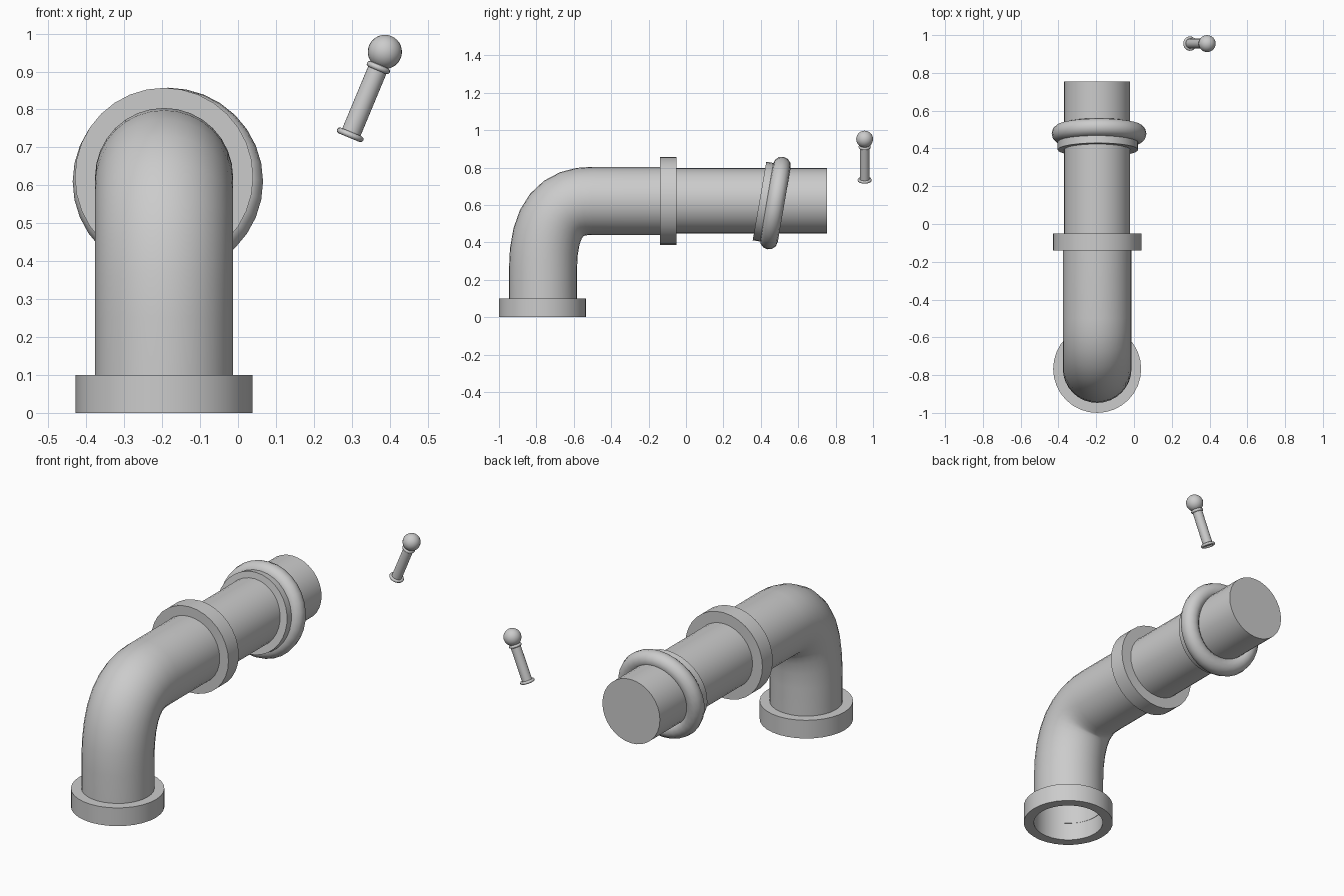
import bpy, bmesh
from math import sin, cos, pi, radians
from mathutils import Vector

if "Cube" in bpy.data.objects:
    bpy.data.objects.remove(bpy.data.objects["Cube"])

X = -0.195      # pipe centre line
AXIS_Z = 0.622  # height of horizontal pipe


def skin(name, rings, sides=32, closed=False, angle=35):
    """Skin circles given as (centre, direction, radius)."""
    bm = bmesh.new()
    loops = []
    for c, d, r in rings:
        q = Vector((0, 0, 1)).rotation_difference(Vector(d).normalized())
        loops.append([bm.verts.new(Vector(c) + q @ Vector((r * cos(2 * pi * i / sides),
                      r * sin(2 * pi * i / sides), 0))) for i in range(sides)])
    pairs = list(zip(loops, loops[1:]))
    if closed:
        pairs.append((loops[-1], loops[0]))
    for a, b in pairs:
        for i in range(sides):
            j = (i + 1) % sides
            bm.faces.new((a[i], a[j], b[j], b[i]))
    bmesh.ops.remove_doubles(bm, verts=bm.verts, dist=1e-5)
    bmesh.ops.recalc_face_normals(bm, faces=bm.faces)
    me = bpy.data.meshes.new(name)
    bm.to_mesh(me)
    bm.free()
    ob = bpy.data.objects.new(name, me)
    bpy.context.collection.objects.link(ob)
    bpy.ops.object.select_all(action='DESELECT')
    ob.select_set(True)
    bpy.context.view_layer.objects.active = ob
    bpy.ops.object.shade_smooth_by_angle(angle=radians(angle))
    return ob


def lathe(name, origin, direction, profile, **kw):
    """Revolve (radius, distance) points about an axis."""
    d = Vector(direction).normalized()
    return skin(name, [(Vector(origin) + d * t, d, r) for r, t in profile], **kw)


def circle(R, r, t=0, n=12):
    return [(R + r * cos(2 * pi * i / n), t + r * sin(2 * pi * i / n)) for i in range(n)]


# Elbow: open at the bottom, swept along a cubic bend
p = [Vector((X, y, z)) for y, z in ((-.765, .25), (-.765, .54), (-.66, AXIS_Z), (-.5, AXIS_Z))]
path = [((X, -.765, 0), (0, 0, 1), .182)]
for i in range(9):
    t = i / 8
    u = 1 - t
    pos = u**3 * p[0] + 3 * u * u * t * p[1] + 3 * u * t * t * p[2] + t**3 * p[3]
    tan = u * u * (p[1] - p[0]) + 2 * u * t * (p[2] - p[1]) + t * t * (p[3] - p[2])
    path.append((pos, tan, .182))
path.append(((X, -.1, AXIS_Z), (0, 1, 0), .182))
skin("elbow_pipe", path)

# Flanges
lathe("base_flange", (X, -.767, 0), (0, 0, 1),
      [(.18, 0), (.233, 0), (.233, .1), (.18, .1)])
lathe("middle_flange", (X, -.14, AXIS_Z), (0, 1, 0),
      [(.18, 0), (.235, 0), (.235, .09), (.174, .09)])

# Straight pipe with closed end
lathe("straight_pipe", (X, -.1, AXIS_Z), (0, 1, 0), [(.175, 0), (.175, .855), (0, .855)])

# Tilted collar: flat ring and round ring
tilt = (0, cos(radians(9.8)), -sin(radians(9.8)))
lathe("collar_ring", (-.191, .393, .621), tilt,
      [(.165, 0), (.213, 0), (.213, .085), (.165, .085)], closed=True)
lathe("collar_round_ring", (-.185, .478, .61), tilt, circle(.203, .048), closed=True, angle=60)

# Loose lever: rod, end rim, neck ring and ball
foot, axis = (.296, .955, .733), (.385, 0, .923)
lathe("lever_rod", foot, axis, [(0, 0), (.026, 0), (.026, .21)], sides=24)
lathe("lever_end_rim", foot, axis, circle(.03, .008, n=8), sides=24, closed=True, angle=60)
lathe("lever_neck_ring", foot, axis, circle(.025, .008, .192, 8), sides=24, closed=True, angle=60)
lathe("lever_ball", foot, axis,
      [(.045 * sin(pi * i / 16), .237 - .045 * cos(pi * i / 16)) for i in range(17)], sides=24)
